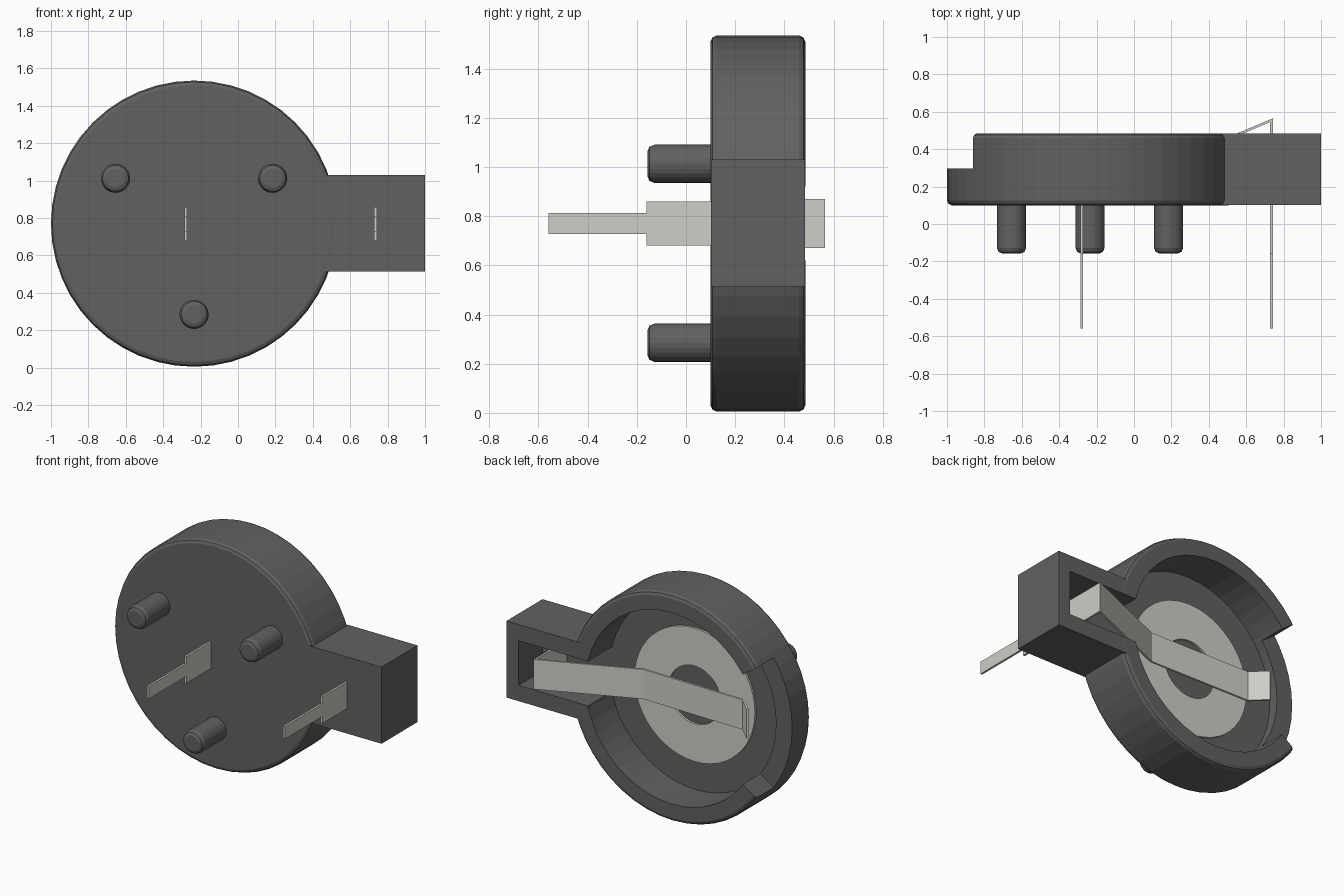
import bpy, bmesh, math

if "Cube" in bpy.data.objects:
    bpy.data.objects.remove(bpy.data.objects["Cube"])

CX, CZ = -0.235, 0.77          # centre of the round tray
FRONT, BACK, FLOOR = 0.10, 0.485, 0.23


def material(name, rgb):
    m = bpy.data.materials.new(name)
    m.diffuse_color = (*rgb, 1)
    m.use_nodes = True
    m.node_tree.nodes["Principled BSDF"].inputs["Base Color"].default_value = m.diffuse_color
    return m


PLASTIC = material("dark_plastic", (0.12, 0.12, 0.12))
METAL = material("contact_metal", (0.62, 0.62, 0.58))


def finish(name, bm, mat):
    bmesh.ops.recalc_face_normals(bm, faces=bm.faces[:])
    me = bpy.data.meshes.new(name)
    bm.to_mesh(me)
    bm.free()
    me.materials.append(mat)
    ob = bpy.data.objects.new(name, me)
    bpy.context.collection.objects.link(ob)
    return ob


def lathe(name, cx, cz, profile, mat, n=48, hollow=False):
    """Turn (radius, y) points around a y-parallel axis; hollow closes the profile."""
    bm = bmesh.new()
    rings = [[bm.verts.new((cx + r * math.cos(2 * math.pi * i / n), y,
                            cz + r * math.sin(2 * math.pi * i / n)))
              for i in range(n)] for r, y in profile]
    pairs = list(zip(rings, rings[1:]))
    if hollow:
        pairs.append((rings[-1], rings[0]))
    else:
        bm.faces.new(rings[0])
        bm.faces.new(rings[-1])
    for a, b in pairs:
        for i in range(n):
            j = (i + 1) % n
            bm.faces.new((a[i], a[j], b[j], b[i]))
    return finish(name, bm, mat)


def prism(name, pts, axis, lo, hi, mat):
    """Extrude a 2D outline along an axis (outline uses the other two axes in order)."""
    bm = bmesh.new()

    def vert(p, d):
        c = list(p)
        c.insert(axis, d)
        return bm.verts.new(c)
    a, b = [[vert(p, d) for p in pts] for d in (lo, hi)]
    bm.faces.new(a)
    bm.faces.new(b)
    for i in range(len(pts)):
        j = (i + 1) % len(pts)
        bm.faces.new((a[i], a[j], b[j], b[i]))
    return finish(name, bm, mat)


def rect(x0, x1, z0, z1):
    return [(x0, z0), (x1, z0), (x1, z1), (x0, z1)]


def boolean(target, tool, op):
    m = target.modifiers.new(op, 'BOOLEAN')
    m.operation, m.object, m.solver = op, tool, 'EXACT'
    bpy.context.view_layer.objects.active = target
    bpy.ops.object.modifier_apply(modifier=m.name)
    bpy.data.objects.remove(tool)


# Round tray with softened rims, plus the square neck
R, B, C = 0.765, 0.025, 0.008
body = lathe("holder_body", CX, CZ, [
    (R - B, FRONT), (R - C, FRONT + C), (R, FRONT + B),
    (R, BACK - B), (R - C, BACK - C), (R - B, BACK)], PLASTIC)
boolean(body, prism("neck", rect(0.3, 1.0, 0.513, 1.03), 1, FRONT + 0.001, BACK - 0.001, PLASTIC), 'UNION')

# Coin cavity, neck slot and the lowered finger notch
boolean(body, lathe("cavity", CX, CZ, [(0.645, FLOOR), (0.645, 0.7)], PLASTIC), 'DIFFERENCE')
boolean(body, prism("slot", rect(0.2, 0.91, 0.62, 0.92), 1, FLOOR - 0.001, 0.7, PLASTIC), 'DIFFERENCE')
t = math.radians(35)
wedge = [(CX, CZ), (CX - math.cos(t), CZ + math.sin(t)), (CX - 1.3, CZ),
         (CX - math.cos(t), CZ - math.sin(t))]
boolean(body, prism("notch", wedge, 1, 0.297, 0.7, PLASTIC), 'DIFFERENCE')

# Three locating pegs
for i, a in enumerate((30, 150, 270)):
    px = CX + 0.485 * math.cos(math.radians(a))
    pz = CZ + 0.485 * math.sin(math.radians(a))
    lathe(f"peg_{i + 1}", px, pz, [
        (0.05, -0.157), (0.069, -0.149), (0.078, -0.127), (0.078, FRONT + 0.02)], PLASTIC, 24)

# Washer-shaped lower contact
lathe("washer_contact", CX, CZ, [
    (0.195, FLOOR - 0.01), (0.45, FLOOR - 0.01), (0.45, FLOOR + 0.014),
    (0.195, FLOOR + 0.014)], METAL, hollow=True)


# Stepped solder pins: wide shoulder, narrow tip (outline in y, z)
def pin(name, x, top, half):
    side = [(top, half), (-0.16, half), (-0.16, 0.042), (-0.56, 0.042)]
    pts = [(y, CZ + w) for y, w in side] + [(y, CZ - w) for y, w in reversed(side)]
    prism(name, pts, 0, x - 0.007, x + 0.007, METAL)


pin("centre_pin", -0.28, FLOOR - 0.01, 0.09)
pin("spring_pin", 0.735, 0.2, 0.09)

# Bent spring strip: upright, ramp, flat and turned-up tip (outline in x, y)
path = [(0.742, 0.15), (0.742, 0.565), (0.108, 0.298), (-0.64, 0.312), (-0.735, 0.405)]
inner = [(-0.745, 0.396), (-0.645, 0.298), (0.110, 0.284), (0.728, 0.545), (0.728, 0.15)]
prism("spring_strip", path + inner, 2, CZ - 0.1, CZ + 0.1, METAL)
